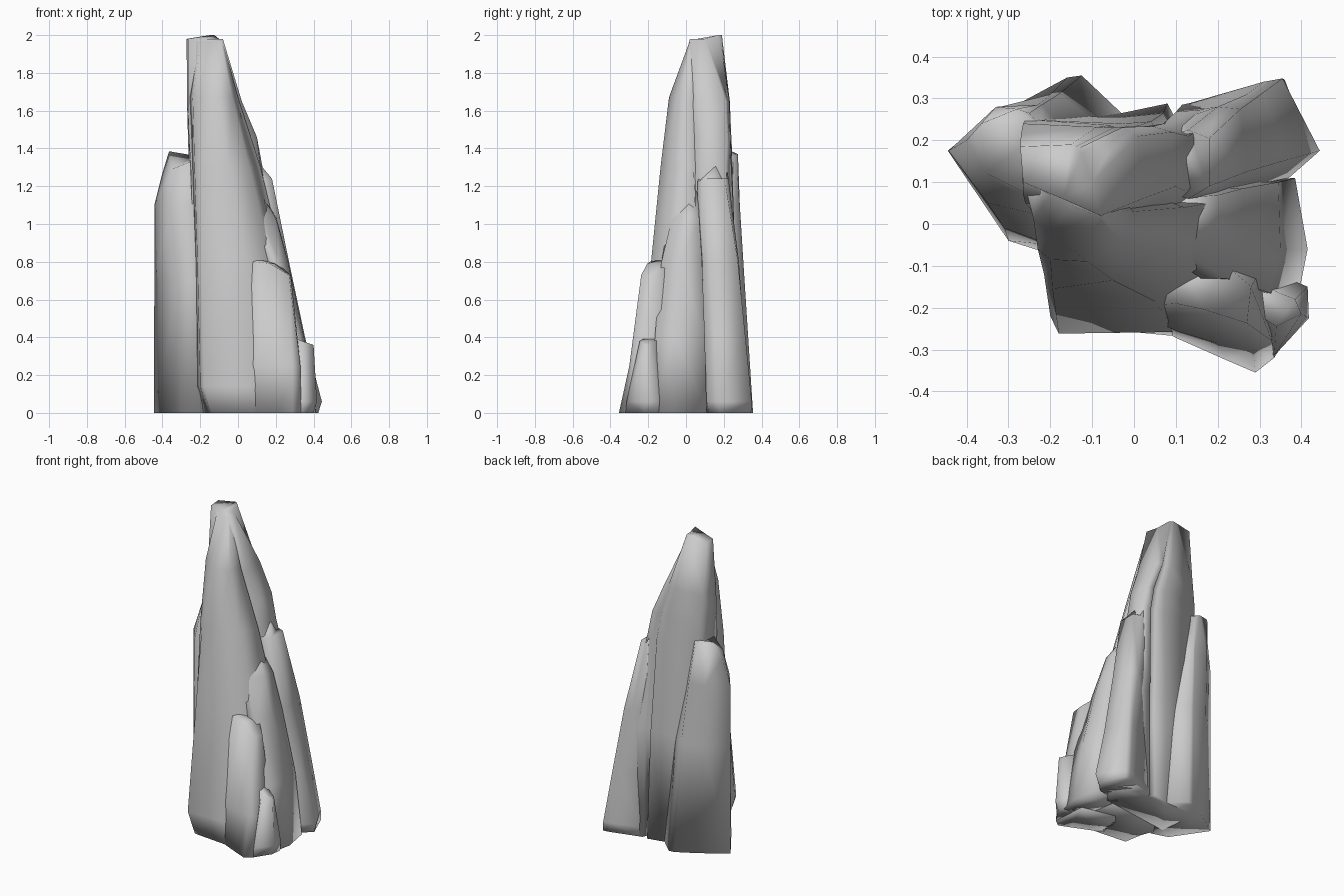
import bpy, bmesh, math


def shard(name, rings, angle=125):
    """Loft a rock shard through (z, points) rings; a point may carry its own z."""
    bm = bmesh.new()
    loops = [[bm.verts.new((p[0], p[1], p[2] if len(p) > 2 else z)) for p in pts]
             for z, pts in rings]
    n = len(loops[0])
    for lo, hi in zip(loops, loops[1:]):
        for i in range(n):
            j = (i + 1) % n
            bm.faces.new((lo[i], lo[j], hi[j], hi[i]))
    bm.faces.new(loops[0][::-1])
    bm.faces.new(loops[-1])
    bmesh.ops.triangulate(bm, faces=bm.faces[:])
    bmesh.ops.recalc_face_normals(bm, faces=bm.faces[:])
    mesh = bpy.data.meshes.new(name)
    bm.to_mesh(mesh)
    bm.free()
    ob = bpy.data.objects.new(name, mesh)
    bpy.context.collection.objects.link(ob)
    bpy.ops.object.select_all(action='DESELECT')
    ob.select_set(True)
    bpy.context.view_layer.objects.active = ob
    bpy.ops.object.shade_smooth_by_angle(angle=math.radians(angle))
    return ob


# Back slab: carries the peak, notched down its back face
shard("back_slab", [
    (0.0, [(-.22, 0), (.26, .06), (.34, .175), (.30, .325), (.115, .285), (.10, .25), (.08, .288), (-.03, .265), (-.25, .26)]),
    (0.7, [(-.23, 0), (.20, .06), (.27, .13), (.24, .28), (.10, .268), (.085, .24), (.07, .265), (-.03, .255), (-.25, .26)]),
    (1.3, [(-.25, .04), (.06, .02), (.12, .08), (.13, .21), (.07, .24), (.06, .22), (.04, .245), (-.03, .24), (-.26, .25)]),
    (1.46, [(-.26, .05), (.00, .01), (.10, .09), (.09, .22), (.04, .235), (.03, .215), (.01, .235), (-.04, .235), (-.265, .24)]),
    (1.65, [(-.265, .07), (-.06, 0), (.02, .06), (.01, .21), (-.03, .23), (-.04, .22), (-.05, .23), (-.09, .232), (-.27, .215)]),
    (1.98, [(-.265, .10), (-.17, .06), (-.08, .02), (-.10, .10), (-.125, .17, 2.0), (-.135, .18, 2.0),
            (-.14, .185, 2.0), (-.15, .19, 2.0), (-.272, .185)]),
])

# Back right shard: shoulder below the ridge with an undercut foot
shard("back_right_shard", [
    (0.0, [(.18, .09), (.36, .12), (.425, .18), (.36, .345), (.32, .34), (.13, .288)]),
    (0.06, [(.18, .09), (.37, .11), (.444, .175), (.355, .348), (.31, .34), (.13, .285)]),
    (0.4, [(.14, .08), (.29, .095), (.355, .15), (.31, .315), (.27, .31), (.12, .27)]),
    (0.8, [(.10, .08), (.21, .07), (.27, .125), (.255, .275), (.20, .28), (.11, .25)]),
    (1.24, [(.06, .08, 1.3), (.13, .06, 1.22), (.18, .09), (.18, .205), (.13, .225), (.08, .21, 1.36)]),
])

# Front spire: broad tapered face leaning back to the peak, rounded front left foot
shard("front_spire", [
    (0.0, [(-.19, -.05), (-.16, -.13), (-.14, -.245), (.10, -.268), (.33, -.12), (.36, .08), (-.10, .12)]),
    (0.14, [(-.215, -.05), (-.20, -.22), (-.18, -.262), (.10, -.258), (.32, -.12), (.35, .08), (-.10, .12)]),
    (0.8, [(-.225, 0), (-.215, -.12), (-.195, -.155), (.05, -.185), (.18, -.11), (.24, .06), (-.10, .12)]),
    (1.3, [(-.24, .04), (-.23, -.06), (-.20, -.085), (-.05, -.135), (.06, -.07), (.12, .04), (-.10, .12)]),
    (1.67, [(-.255, .07), (-.24, .01), (-.20, -.02), (-.11, -.09), (-.03, -.04), (.00, .03), (-.10, .12)]),
    (1.97, [(-.26, .10), (-.20, .07), (-.15, .045), (-.09, .02), (-.08, .025), (-.085, .04), (-.12, .12)]),
])

# Left shard: shoulder with a slanted top and a back corner
shard("left_shard", [
    (0.0, [(-.445, .175), (-.30, -.04), (-.19, -.075), (-.05, .12), (-.03, .265), (-.125, .355), (-.16, .35), (-.29, .28)]),
    (0.7, [(-.443, .175), (-.31, -.01), (-.20, -.05), (-.10, .12), (-.10, .25), (-.18, .31), (-.20, .31), (-.32, .28)]),
    (1.1, [(-.443, .175), (-.35, .05), (-.22, .02), (-.15, .12), (-.18, .24), (-.22, .285), (-.23, .285), (-.33, .28)]),
    (1.3, [(-.40, .20, 1.27), (-.35, .12, 1.29), (-.25, .07, 1.33), (-.20, .15, 1.36), (-.22, .23, 1.36),
           (-.25, .265, 1.36), (-.28, .275, 1.37), (-.365, .24, 1.385)]),
])

# Front shard: short buttress blending into the spire, with a ledge on top
shard("front_shard", [
    (0.0, [(-.02, -.20), (.10, -.272), (.22, -.325), (.29, -.355), (.335, -.32), (.32, -.10), (.10, -.05)]),
    (0.25, [(-.02, -.20), (.10, -.255), (.20, -.285), (.285, -.30), (.33, -.28), (.31, -.10), (.10, -.05)]),
    (0.73, [(.06, -.15, .80), (.10, -.19, .80), (.17, -.205, .79), (.27, -.237, .73), (.28, -.15, .73),
            (.21, -.09, .79), (.10, -.09, .82)]),
])

# Right shard: tall blade between the ridge and the front buttress
shard("right_shard", [
    (0.0, [(.25, -.17), (.39, -.185), (.415, -.06), (.385, .11), (.20, .10)]),
    (0.4, [(.22, -.15), (.325, -.165), (.35, -.06), (.345, .10), (.20, .10)]),
    (0.8, [(.16, -.13), (.22, -.13), (.265, -.03), (.26, .085), (.15, .09)]),
    (1.03, [(.06, -.06, 1.2), (.13, -.075), (.20, -.02), (.205, .07), (.10, .06, 1.2)]),
])

# Corner chip: low wedge at the front right
shard("corner_chip", [
    (0.0, [(.24, -.20), (.335, -.32), (.40, -.22), (.41, -.15), (.25, -.08)]),
    (0.06, [(.24, -.20), (.335, -.315), (.418, -.225), (.415, -.15), (.25, -.08)]),
    (0.37, [(.24, -.18, .42), (.34, -.245, .38), (.40, -.215, .36), (.385, -.18, .36), (.24, -.12, .42)]),
])
